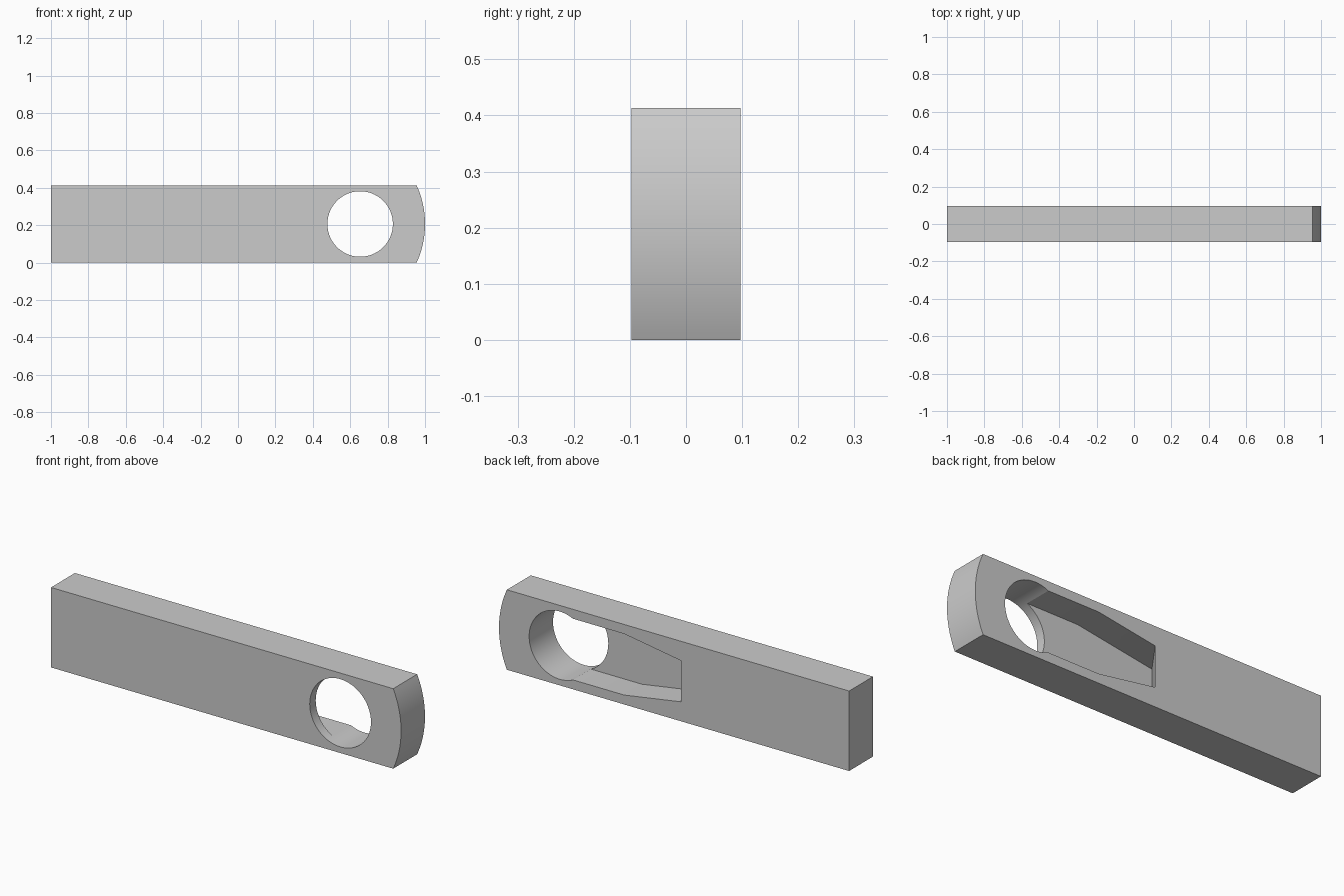
import bpy, bmesh, math

cube = bpy.data.objects.get("Cube")
if cube:
    bpy.data.objects.remove(cube, do_unlink=True)

HEIGHT, HALF_DEPTH = 0.413, 0.0975
MID = HEIGHT / 2

grey = bpy.data.materials.new("light_grey")
grey.use_nodes = True
colour = (0.6, 0.6, 0.6, 1)
grey.diffuse_color = colour
grey.node_tree.nodes["Principled BSDF"].inputs["Base Color"].default_value = colour


def prism(name, front, back, y_front, y_back):
    """Loft between two matching (x, z) outlines, z measured from the centreline."""
    bm = bmesh.new()
    rings = [[bm.verts.new((x, y, MID + z)) for x, z in outline]
             for outline, y in ((front, y_front), (back, y_back))]
    n = len(front)
    for i in range(n):
        j = (i + 1) % n
        bm.faces.new((rings[0][i], rings[0][j], rings[1][j], rings[1][i]))
    for ring in rings:
        bm.faces.new(ring)
    bmesh.ops.recalc_face_normals(bm, faces=bm.faces)
    mesh = bpy.data.meshes.new(name)
    bm.to_mesh(mesh)
    bm.free()
    mesh.materials.append(grey)
    obj = bpy.data.objects.new(name, mesh)
    bpy.context.collection.objects.link(obj)
    return obj


def arc(cx, radius, start, end, steps):
    angles = [start + (end - start) * i / steps for i in range(steps + 1)]
    return [(cx + radius * math.cos(a), radius * math.sin(a)) for a in angles]


# Bar with one square end and one rounded end
nose_radius = 0.497
sweep = math.asin(MID / nose_radius)
outline = [(-1, MID), (-1, -MID)] + arc(1 - nose_radius, nose_radius, -sweep, sweep, 24)
bar = prism("bar", outline, outline, -HALF_DEPTH, HALF_DEPTH)

# Round through hole
circle = arc(0.653, 0.175, 0, 2 * math.pi, 96)[:-1]
hole = prism("hole_cutter", circle, circle, -0.2, 0.2)

# Tapered pocket in the back, with an undercut end wall
FLOOR_Y, OPEN_Y, SHOULDER = -0.0485, 0.12, 0.285


def pocket_outline(y):
    end = -0.041 - (HALF_DEPTH - y) * 0.71
    half = 0.158
    tip = half - (SHOULDER - end) * 0.16
    upper = [(0.6, half), (SHOULDER, half), (end, tip)]
    return upper + [(x, -z) for x, z in reversed(upper)]


pocket = prism("pocket_cutter", pocket_outline(FLOOR_Y), pocket_outline(OPEN_Y),
               FLOOR_Y, OPEN_Y)

# Cut the bar
bpy.ops.object.select_all(action="DESELECT")
bpy.context.view_layer.objects.active = bar
bar.select_set(True)
for cutter in (hole, pocket):
    cutter.hide_render = True
    mod = bar.modifiers.new(cutter.name, "BOOLEAN")
    mod.operation = "DIFFERENCE"
    mod.solver = "EXACT"
    mod.object = cutter
    bpy.ops.object.modifier_apply(modifier=mod.name)
    bpy.data.objects.remove(cutter, do_unlink=True)

bpy.ops.object.shade_smooth_by_angle(angle=math.radians(20))
